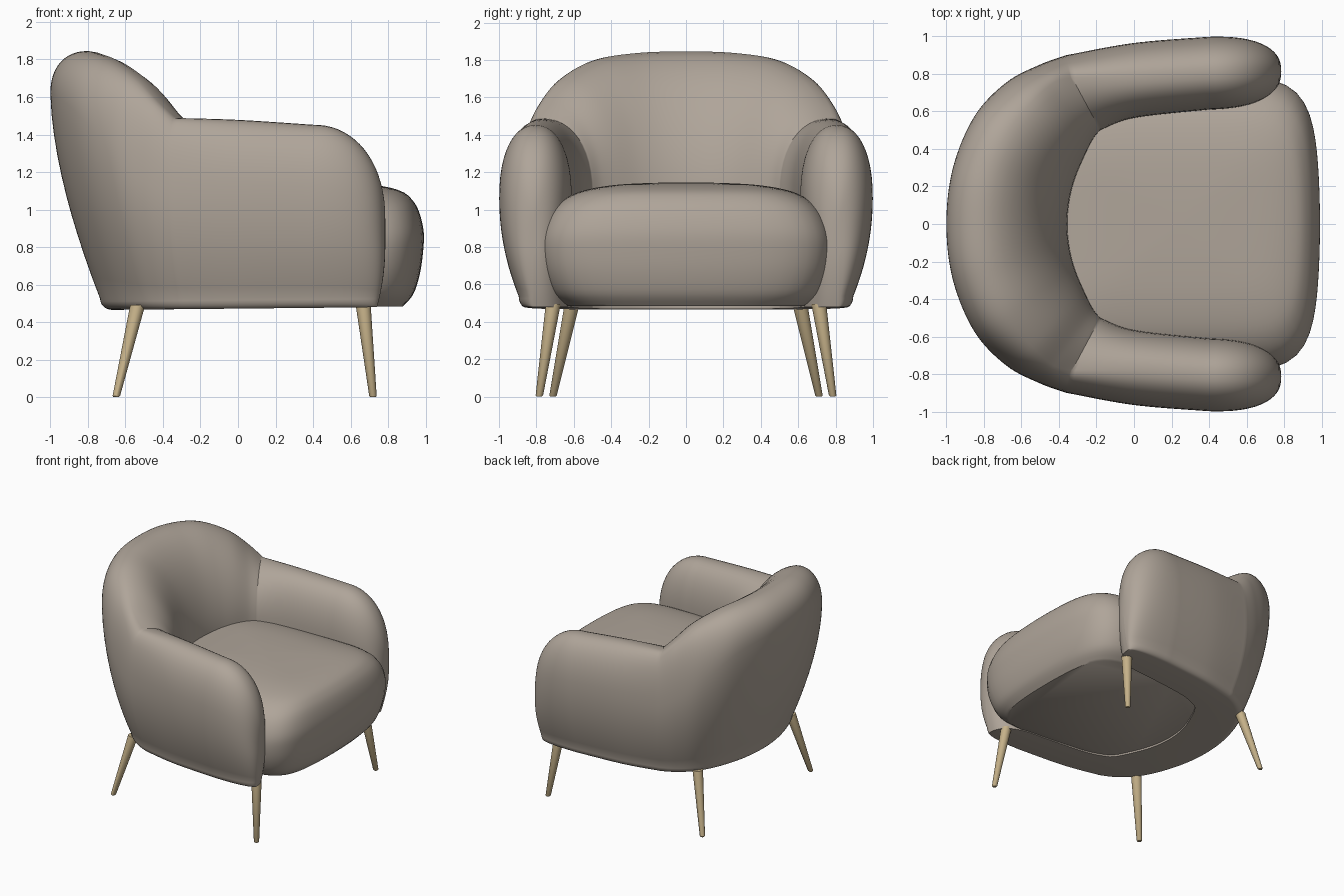
import bpy, bmesh, math
from mathutils import Vector

cube = bpy.data.objects.get("Cube")
if cube:
    bpy.data.objects.remove(cube)


def material(name, rgb):
    m = bpy.data.materials.new(name)
    m.use_nodes = True
    m.diffuse_color = (*rgb, 1)
    m.node_tree.nodes["Principled BSDF"].inputs["Base Color"].default_value = (*rgb, 1)
    return m


fabric = material("taupe fabric", (0.43, 0.375, 0.32))
wood = material("pale wood", (0.56, 0.44, 0.25))


def loft(name, rings, mat, close_ends=True, angle=40):
    """Skin a list of closed rings and shade the result smoothly."""
    bm = bmesh.new()
    rows = [[bm.verts.new(p) for p in ring] for ring in rings]
    for a, b in zip(rows, rows[1:]):
        for i in range(len(a)):
            j = (i + 1) % len(a)
            bm.faces.new((a[i], a[j], b[j], b[i]))
    if close_ends:
        bm.faces.new(rows[0])
        bm.faces.new(rows[-1])
    bmesh.ops.remove_doubles(bm, verts=bm.verts, dist=0.0005)
    bmesh.ops.recalc_face_normals(bm, faces=bm.faces)
    mesh = bpy.data.meshes.new(name)
    bm.to_mesh(mesh)
    bm.free()
    mesh.materials.append(mat)
    ob = bpy.data.objects.new(name, mesh)
    bpy.context.collection.objects.link(ob)
    bpy.ops.object.select_all(action="DESELECT")
    ob.select_set(True)
    bpy.context.view_layer.objects.active = ob
    bpy.ops.object.shade_smooth_by_angle(angle=math.radians(angle))
    return ob


def spline(keys, steps):
    """Catmull-Rom through equal-length tuples."""
    out = []
    for k in range(len(keys) - 1):
        p = [Vector(keys[min(max(k + d, 0), len(keys) - 1)]) for d in (-1, 0, 1, 2)]
        for s in range(steps):
            t = s / steps
            m0, m1 = (p[2] - p[0]) / 2, (p[3] - p[1]) / 2
            h = t * t * (3 - 2 * t)
            out.append(p[1].lerp(p[2], h) + m0 * (t * (1 - t) ** 2) - m1 * (t * t * (1 - t)))
    return out + [Vector(keys[-1])]


# Wraparound shell: stations hold outer xy, crest xyz, inner xy
joint = (-0.36, 0.90, -0.33, 0.78, 1.488, -0.18, 0.50)
arm_keys = [(0.4, 0.998, 0.4, 0.805, 1.452, 0.4, 0.61),
            (0.0, 0.965, 0.0, 0.78, 1.478, 0.0, 0.565), joint]
half_back = [joint,
             (-0.50, 0.85, -0.425, 0.755, 1.575, -0.22, 0.45),
             (-0.68, 0.755, -0.54, 0.655, 1.70, -0.265, 0.36),
             (-0.85, 0.575, -0.68, 0.48, 1.80, -0.315, 0.24),
             (-0.965, 0.30, -0.775, 0.25, 1.838, -0.345, 0.12),
             (-1.0, 0.0, -0.8, 0.0, 1.845, -0.355, 0.0)]


def mirror(station):
    return tuple(-v if i in (1, 3, 6) else v for i, v in enumerate(station))


arm = spline(arm_keys, 10)
tip = []
for k in range(18):
    s = math.sin(math.pi / 2 * (1 - k / 18))
    wide = max(0, 1 - s ** 2.4) ** (1 / 2.4)
    drop = max(0, 1 - s ** 2.15) ** (1 / 2.15)
    x, y = 0.4 + 0.385 * s, 0.805 + 0.01 * s
    tip.append((x, y + 0.193 * wide, x, y, 0.95 + 0.502 * drop, x, y - 0.195 * wide))
side = tip + arm[:-1]
back = spline(half_back + [mirror(s) for s in reversed(half_back[:-1])], 8)
stations = side + back + [mirror(s) for s in reversed(side)]

BASE, EDGE, ROUND, LOW, CURVE = 0.472, 0.06, 6, 10, 12


def shell_ring(st):
    ox, oy, cx, cy, top, ix, iy = st
    outer, crest, inner = Vector((ox, oy)), Vector((cx, cy)), Vector((ix, iy))
    t = min(max((top - 1.49) / 0.355, 0), 1)
    high = top - BASE
    z_out, z_in = BASE + high * (0.6 + 0.235 * t * t), BASE + high * (0.6 - 0.144 * t)
    tuck, power = 0.27 + 0.14 * t * t, 2 - 0.35 * t
    n_out, n_in = 2 / 2.25, 2 / (2.25 - 0.5 * t)
    pts = []
    for k in range(ROUND):                                 # soft bottom edge
        a = math.pi / 2 * k / ROUND
        pts.append((outer.lerp(inner, tuck + 0.1 * (1 - math.sin(a))),
                    BASE + EDGE * (1 - math.cos(a))))
    for k in range(LOW):                                   # outer wall, tucked in below
        d = 1 - k / LOW
        pts.append((outer.lerp(inner, tuck * d ** power), z_out + (BASE + EDGE - z_out) * d))
    for k in range(CURVE):                                 # outer roll up to the crest
        a = math.pi / 2 * k / CURVE
        pts.append((crest.lerp(outer, math.cos(a) ** n_out),
                    z_out + (top - z_out) * math.sin(a) ** n_out))
    for k in range(CURVE):                                 # inner roll down
        a = math.pi / 2 * (1 - k / CURVE)
        pts.append((crest.lerp(inner, math.cos(a) ** n_in),
                    z_in + (top - z_in) * math.sin(a) ** n_in))
    for k in range(LOW + ROUND):                           # inner wall
        pts.append((inner, z_in + (BASE - z_in) * k / (LOW + ROUND - 1)))
    ring = []
    for p, z in pts:
        low = max(0, (0.8 - z) / 0.325)
        x = p.x - 0.15 * low * low * max(0, p.x - 0.5)
        ring.append((x, p.y, z + 0.01 * p.x * min(low, 1)))
    return ring


loft("arm_and_back_shell", [shell_ring(s) for s in stations], fabric, False)

# Plump seat cushion: layers given as (lengthwise inset, sideways inset, height)
layers = [(0.11, 0.15, 0.484), (0.055, 0.07, 0.55), (0.02, 0.02, 0.66), (0.003, 0, 0.78),
          (0, 0.01, 0.88), (0.022, 0.055, 0.98), (0.06, 0.125, 1.05), (0.125, 0.23, 1.10),
          (0.26, 0.39, 1.13), (0.5, 0.58, 1.142), (0.72, 0.76, 1.145)]
seat = []
for dx, dy, z in spline(layers, 4):
    ring = []
    for k in range(96):
        a = 2 * math.pi * k / 96
        c, s = math.cos(a), math.sin(a)
        r = (abs(c) ** 6 + abs(s) ** 6) ** (-1 / 6)
        bow = 0.06 * (r * s) ** 2 * max(0, r * c)          # gently curved front edge
        ring.append((0.245 + (0.745 - dx) * (r * c - bow / 0.745), (0.785 - dy) * r * s, z))
    seat.append(ring)
loft("seat_cushion", seat, fabric)


# Splayed tapered legs
def leg(name, foot, head):
    foot, head = Vector(foot), Vector(head)
    rings = []
    for t, r in ((0, 0.014), (0.015, 0.02), (1, 0.04)):
        c = foot.lerp(head, t)
        rings.append([(c.x + r * math.cos(math.pi * k / 12), c.y + r * math.sin(math.pi * k / 12), c.z)
                      for k in range(24)])
    loft(name, rings, wood)


for label, m in (("left", 1), ("right", -1)):
    leg("front_leg_" + label, (0.72, 0.785 * m, 0), (0.667, 0.71 * m, 0.495))
    leg("back_leg_" + label, (-0.65, 0.712 * m, 0), (-0.535, 0.61 * m, 0.49))
